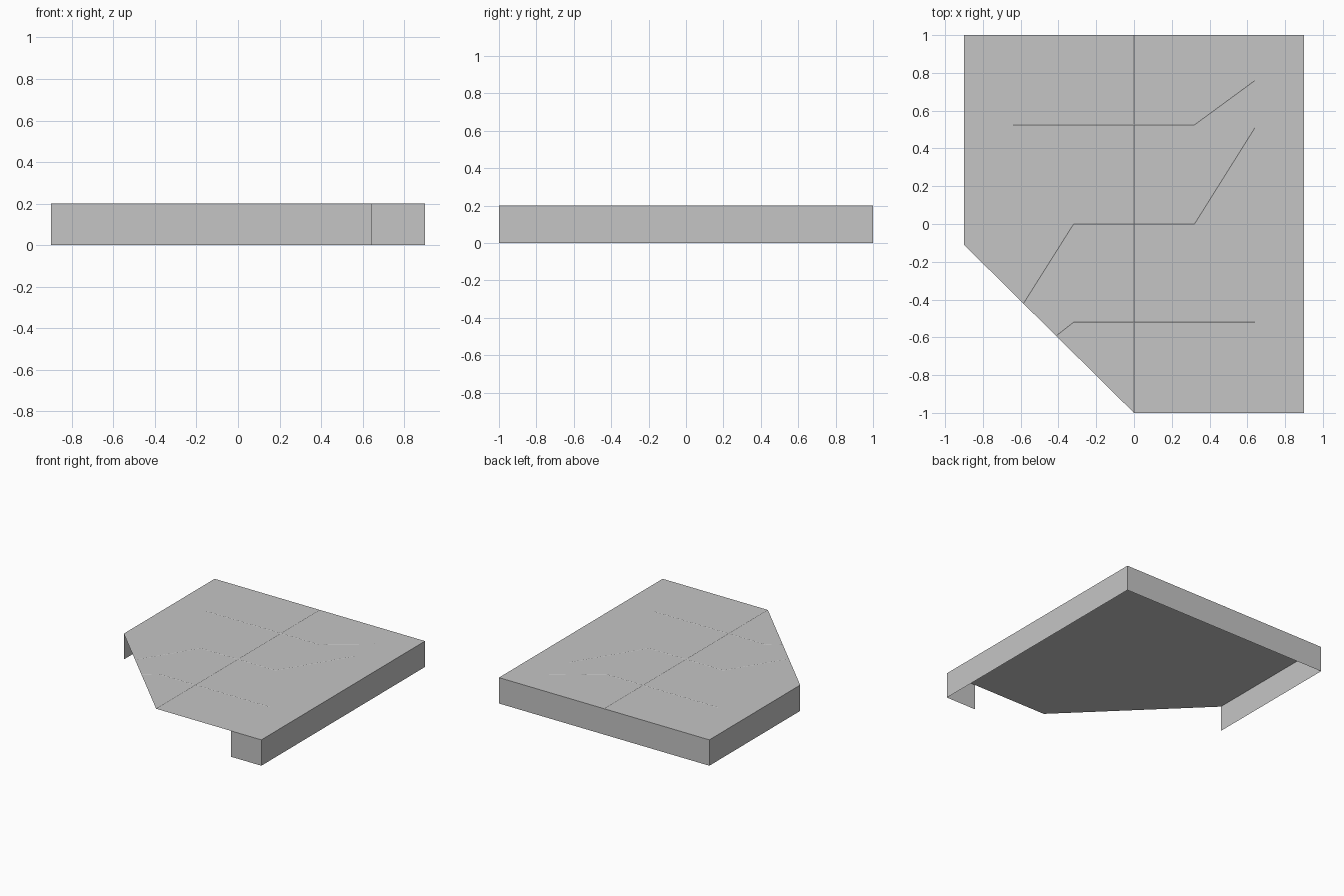
import bpy
from mathutils import Vector

cube = bpy.data.objects.get("Cube")
if cube:
    bpy.data.objects.remove(cube, do_unlink=True)

HALF_W, HALF_L, TOP = 0.9, 1.0, 0.2
CHAMFER_Y = -0.11      # where the cut corner meets the side
INNER = 0.64           # inner end of the short front skirt and side seams

grey = bpy.data.materials.new("concrete grey")
grey.use_nodes = True
colour = (0.56, 0.56, 0.56, 1)
grey.diffuse_color = colour
grey.node_tree.nodes["Principled BSDF"].inputs["Base Color"].default_value = colour


def add_mesh(name, verts, faces):
    mesh = bpy.data.meshes.new(name)
    mesh.from_pydata(verts, [], faces)
    mesh.materials.append(grey)
    obj = bpy.data.objects.new(name, mesh)
    bpy.context.collection.objects.link(obj)
    return obj


def skirt(name, path):
    """Upright sheet hanging from the deck along a path."""
    n = len(path)
    verts = [(x, y, z) for z in (0, TOP) for x, y in path]
    faces = [(i, i + 1, n + i + 1, n + i) for i in range(n - 1)]
    return add_mesh(name, verts, faces)


def seam(name, path, width=0.003, height=0.001):
    """Very low ridge with a triangular section along a panel joint."""
    pts = [Vector(p) for p in path]
    verts, faces = [], []
    for i, p in enumerate(pts):
        along = (pts[min(i + 1, len(pts) - 1)] - pts[max(i - 1, 0)]).normalized()
        side = Vector((-along.y, along.x)) * width
        for offset, z in ((-1, 0), (0, height), (1, 0)):
            q = p + side * offset
            verts.append((q.x, q.y, TOP + z))
    for i in range(len(pts) - 1):
        for k in (0, 1):
            a = 3 * i + k
            faces.append((a, a + 3, a + 4, a + 1))
    return add_mesh(name, verts, faces)


# Deck: a flat sheet with one corner cut off
outline = [(0, -HALF_L), (HALF_W, -HALF_L), (HALF_W, HALF_L),
           (-HALF_W, HALF_L), (-HALF_W, CHAMFER_Y)]
add_mesh("deck", [(x, y, TOP) for x, y in outline], [range(len(outline))])

# Skirt: one continuous sheet, open along the cut corner and front centre
skirt("edge_skirt", [(INNER, -HALF_L)] + outline[1:])

# Panel joints across and along the deck
seam("front_seam", [(-0.41, -0.59), (-0.32, -0.52), (INNER, -0.52)])
seam("middle_seam", [(-0.585, -0.42), (-0.32, 0), (0.32, 0), (INNER, 0.51)])
seam("back_seam", [(-INNER, 0.525), (0.32, 0.525), (INNER, 0.76)])
seam("centre_seam", [(0, -HALF_L), (0, HALF_L)])
